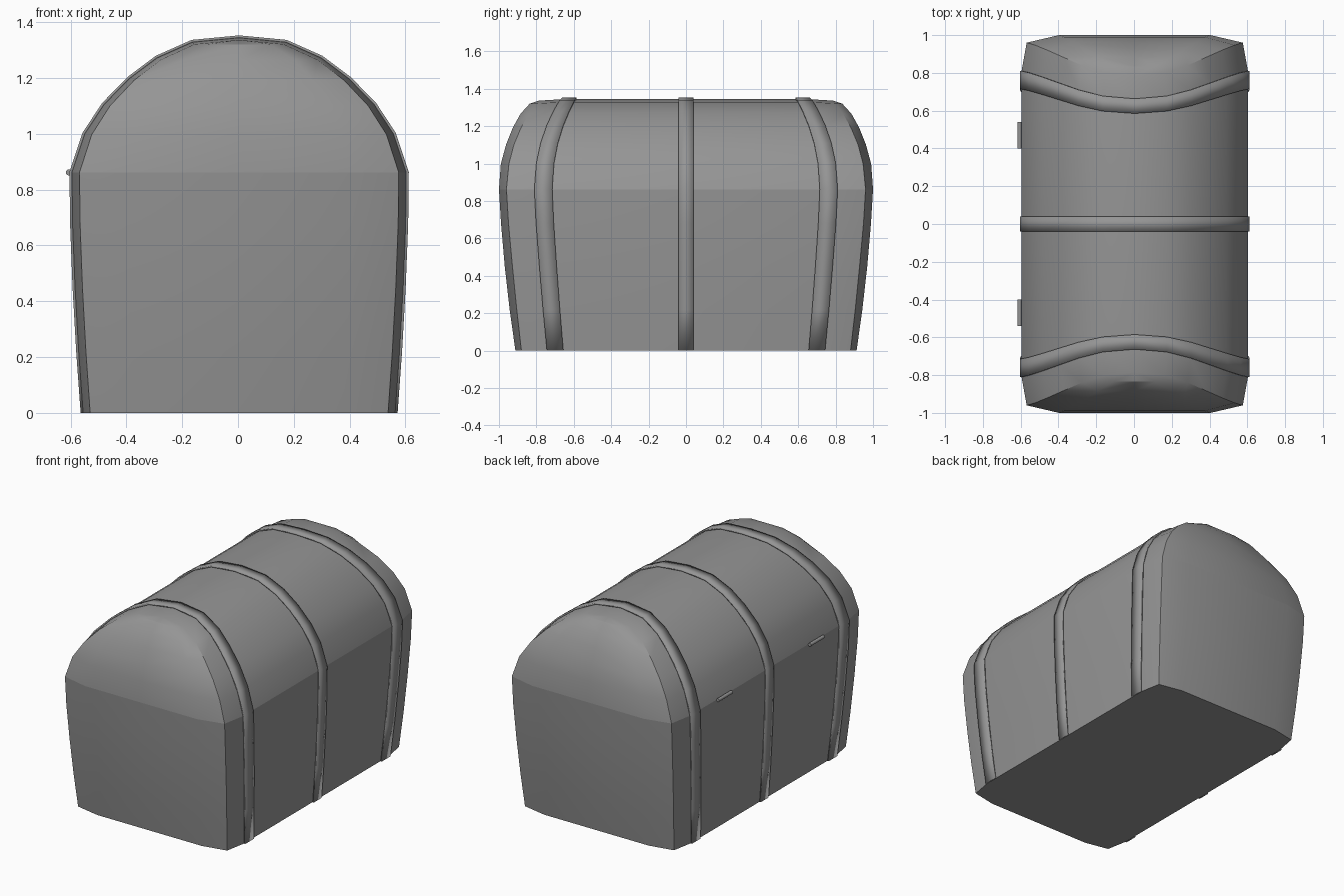
import bpy, bmesh, math

cube = bpy.data.objects.get("Cube")
if cube:
    bpy.data.objects.remove(cube)

GREY = (0.3, 0.3, 0.3, 1.0)
mat = bpy.data.materials.new("plain grey")
mat.use_nodes = True
mat.diffuse_color = GREY
mat.node_tree.nodes["Principled BSDF"].inputs["Base Color"].default_value = GREY

SHIFT = 0.004    # the body sits slightly off centre to make room for the hinges
SEAM = 0.862
CORNER = 0.845   # fraction of the length where the sides start to turn in

# half cross-section: (half width, height, end corner y, end middle y)
BASE = [(0.559, 0, 0.88, 0.912), (0.575, 0.22, 0.905, 0.943),
        (0.588, 0.45, 0.928, 0.969), (0.597, 0.68, 0.949, 0.989),
        (0.599, SEAM, 0.96, 1)]
ARCH = [BASE[-1], (0.553, 1, 0.947, 0.99), (0.484, 1.105, 0.92, 0.962),
        (0.394, 1.197, 0.882, 0.926), (0.294, 1.272, 0.84, 0.885),
        (0.168, 1.328, 0.802, 0.835), (0, 1.344, 0.785, 0.785)]


def finish(name, bm, angle=30):
    mesh = bpy.data.meshes.new(name)
    bm.to_mesh(mesh)
    bm.free()
    mesh.materials.append(mat)
    ob = bpy.data.objects.new(name, mesh)
    bpy.context.collection.objects.link(ob)
    bpy.ops.object.select_all(action="DESELECT")
    ob.select_set(True)
    bpy.context.view_layer.objects.active = ob
    bpy.ops.object.shade_smooth_by_angle(angle=math.radians(angle))
    return ob


def grid(bm, rows):
    """Skin a list of equally long rows of points."""
    verts = [[bm.verts.new(p) for p in row] for row in rows]
    for a, b in zip(verts, verts[1:]):
        for j in range(len(a) - 1):
            bm.faces.new((a[j], a[j + 1], b[j + 1], b[j]))


def inset(x, z):
    """Pull a section point in to the end rim."""
    return x * 0.955, z if z <= SEAM else SEAM + (z - SEAM) * 0.985


def mirrored(half):
    """Carry a half section over to the other side, as signed points."""
    out = [(x, z, r) for x, z, r, c in half]
    skip = 1 if half[-1][0] == 0 else 0
    return out, [(-x, z, r) for x, z, r in reversed(out[:len(out) - skip])]


def side_row(x, z, rim):
    ix, iz = inset(x, z)
    row = [(x + SHIFT, f * rim, z) for f in (-CORNER, 0, CORNER)]
    return [(ix + SHIFT, -rim, iz)] + row + [(ix + SHIFT, rim, iz)]


def shell(name, half):
    bm = bmesh.new()
    right, left = mirrored(half)
    if half[-1][0] == 0:
        grid(bm, [side_row(*p) for p in right + left])
    else:
        grid(bm, [side_row(*p) for p in right])
        grid(bm, [side_row(*p) for p in left])
    # bulging ends
    for s in (-1, 1):
        rows = []
        for x, z, rim, mid in half:
            w, iz = inset(x, z)
            cols = ((-1, rim), (-0.7, mid), (0, mid), (0.7, mid), (1, rim))
            rows.append([(SHIFT + k * w, s * y, iz) for k, y in cols])
        grid(bm, rows)
    bmesh.ops.remove_doubles(bm, verts=bm.verts, dist=0.0005)
    bmesh.ops.dissolve_degenerate(bm, edges=bm.edges, dist=0.0005)
    bmesh.ops.holes_fill(bm, edges=[e for e in bm.edges if e.is_boundary], sides=0)
    bmesh.ops.recalc_face_normals(bm, faces=bm.faces)
    return finish(name, bm)


def band(name, y_range):
    """Strap following the whole outline; y_range gives its edges per corner y."""
    bm = bmesh.new()
    right, left = mirrored(BASE + ARCH[1:])
    grid(bm, [[(x + SHIFT, y, z) for y in y_range(r)] for x, z, r in right + left])
    ob = finish(name, bm)
    solid = ob.modifiers.new("thickness", "SOLIDIFY")
    solid.thickness = 0.009
    solid.offset = 1
    solid.use_even_offset = True


shell("chest_base", BASE)
shell("chest_lid", ARCH)

band("middle_band", lambda r: (-0.04, 0.04))
band("front_band", lambda r: (-CORNER * r, -0.745 * r))
band("back_band", lambda r: (0.745 * r, CORNER * r))

# hinge barrels on the right side
for name, y in (("front_hinge", -0.47), ("back_hinge", 0.47)):
    bm = bmesh.new()
    bmesh.ops.create_cone(bm, cap_ends=True, segments=12, radius1=0.011,
                          radius2=0.011, depth=0.14)
    for v in bm.verts:
        x, h, d = v.co
        v.co = (x - 0.606, y + d, SEAM - h)
    bmesh.ops.recalc_face_normals(bm, faces=bm.faces)
    finish(name, bm, 40)
